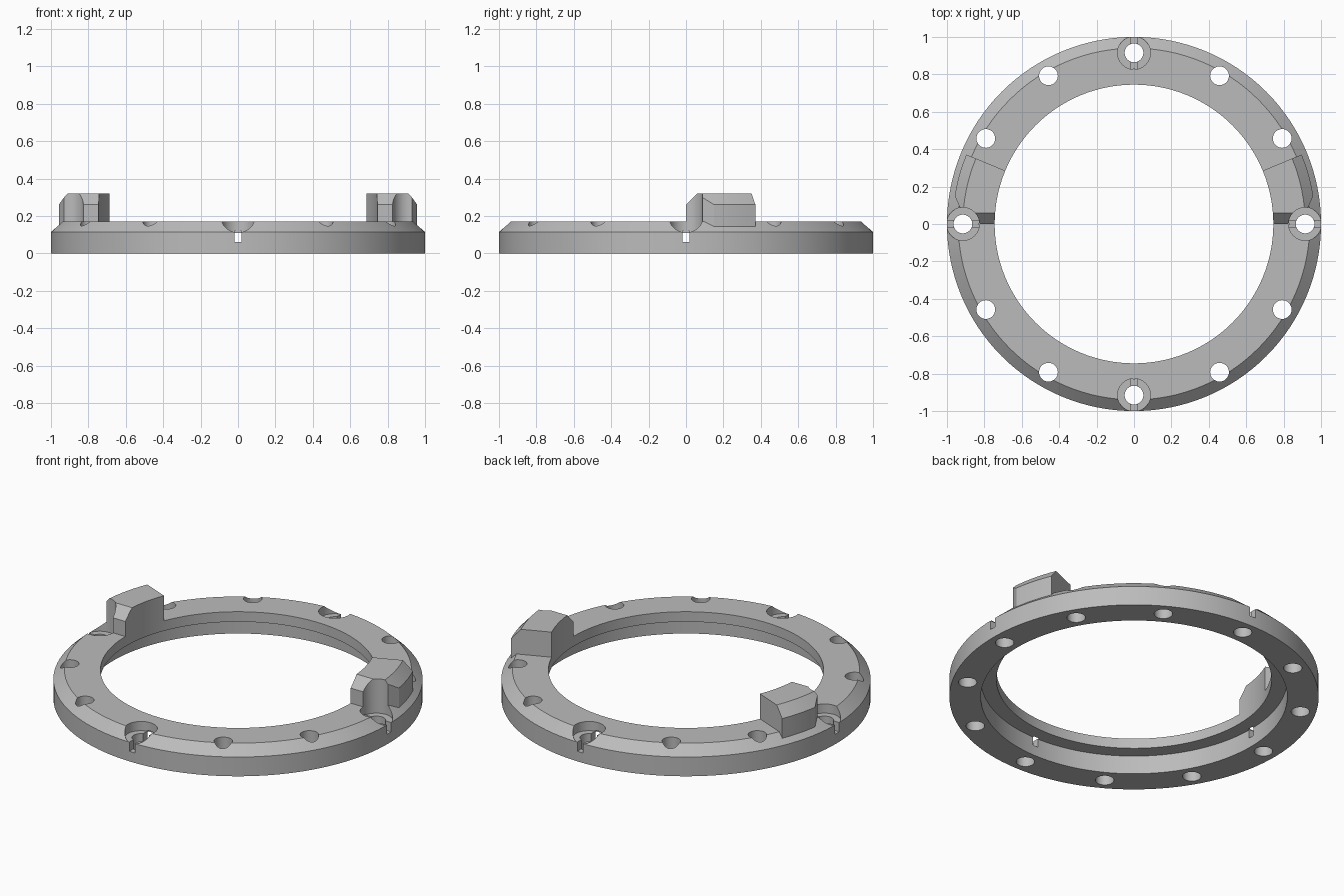
import bpy, bmesh, math
from mathutils import Matrix, Vector

cube = bpy.data.objects.get("Cube")
if cube:
    bpy.data.objects.remove(cube, do_unlink=True)

SEGMENTS = 128
BOLT_R = 0.915
FLOOR = 0.115

metal = bpy.data.materials.new("plain_grey")
metal.use_nodes = True
grey = (0.5, 0.5, 0.5, 1)
metal.diffuse_color = grey
metal.node_tree.nodes["Principled BSDF"].inputs["Base Color"].default_value = grey


def make_object(name, bm):
    bmesh.ops.recalc_face_normals(bm, faces=bm.faces)
    mesh = bpy.data.meshes.new(name)
    bm.to_mesh(mesh)
    bm.free()
    mesh.materials.append(metal)
    obj = bpy.data.objects.new(name, mesh)
    bpy.context.collection.objects.link(obj)
    return obj


def sweep(profile, steps, closed):
    """Turn an (r, z) profile about the z axis, by one segment per step."""
    bm = bmesh.new()
    rows = []
    for i in range(steps if closed else steps + 1):
        a = math.tau * i / SEGMENTS
        rows.append([bm.verts.new((r * math.cos(a), r * math.sin(a), z)) for r, z in profile])
    n = len(profile)
    for i in range(steps):
        a, b = rows[i], rows[(i + 1) % len(rows)]
        for j in range(n):
            k = (j + 1) % n
            bm.faces.new((a[j], b[j], b[k], a[k]))
    if not closed:
        bm.faces.new(rows[0])
        bm.faces.new(rows[-1])
    return bm


def drills(name, count, radius, z0, z1):
    """Upright cylinders spread round the bolt circle."""
    bm = bmesh.new()
    for i in range(count):
        place = (Matrix.Rotation(math.tau * i / count, 4, "Z")
                 @ Matrix.Translation((BOLT_R, 0, (z0 + z1) / 2)))
        bmesh.ops.create_cone(bm, cap_ends=True, segments=48, radius1=radius,
                              radius2=radius, depth=z1 - z0, matrix=place)
    return make_object(name, bm)


def apply(obj, mod):
    bpy.ops.object.select_all(action="DESELECT")
    bpy.context.view_layer.objects.active = obj
    obj.select_set(True)
    bpy.ops.object.modifier_apply(modifier=mod.name)


def cut(obj, cutter):
    mod = obj.modifiers.new("cut", "BOOLEAN")
    mod.operation = "DIFFERENCE"
    mod.solver = "EXACT"
    mod.object = cutter
    apply(obj, mod)


# Ring with an outer chamfer and an inner lip over a recess
ring = make_object("ring", sweep(
    [(0.83, 0), (1, 0), (1, FLOOR), (0.94, 0.17), (0.745, 0.17), (0.745, 0.11), (0.83, 0.11)],
    SEGMENTS, True))

# Two raised blocks on the ring, each with a sloped leading edge
bm = sweep([(0.745, 0.17), (0.94, 0.17), (0.97, 0.1425), (0.97, 0.26), (0.915, 0.32), (0.745, 0.32)],
           SEGMENTS // 16, False)
cutting = bmesh.ops.bisect_plane(bm, geom=bm.verts[:] + bm.edges[:] + bm.faces[:],
                                 plane_co=(0, 0, 0.26), plane_no=Vector((0, -1, 1)),
                                 clear_outer=True)
rim = [e for e in cutting["geom_cut"] if isinstance(e, bmesh.types.BMEdge)]
bmesh.ops.holes_fill(bm, edges=rim, sides=0)
blocks = make_object("raised_blocks", bm)

# Cutters: bolt holes, wide counterbores, radial slots
holes = drills("hole_cutter", 12, 0.05, -0.1, 0.6)
counterbores = drills("counterbore_cutter", 4, 0.088, FLOOR, 0.6)
bm = bmesh.new()
for i in range(4):
    size = Matrix.Diagonal((0.23, 0.038, 0.06, 1))
    place = Matrix.Rotation(math.tau * i / 4, 4, "Z") @ Matrix.Translation((0.935, 0, 0.09))
    bmesh.ops.create_cube(bm, size=1, matrix=place @ size)
slots = make_object("slot_cutter", bm)

# Flared clearance beside each block
bm = bmesh.new()
flare = [(BOLT_R, -0.1), (BOLT_R, 0.087), (0.93, 0.087), (0.958, 0.15), (1.1, 0.47), (1.1, -0.1)]
face = bm.faces.new([bm.verts.new((x, y, 0.1)) for x, y in flare])
top = bmesh.ops.extrude_face_region(bm, geom=[face])["geom"]
bmesh.ops.translate(bm, vec=(0, 0, 0.5), verts=[v for v in top if isinstance(v, bmesh.types.BMVert)])
clearance = make_object("clearance_cutter", bm)

for cutter in (counterbores, holes, slots):
    cut(ring, cutter)
for cutter in (counterbores, clearance):
    cut(blocks, cutter)
for cutter in (counterbores, holes, slots, clearance):
    bpy.data.objects.remove(cutter, do_unlink=True)

mirror = blocks.modifiers.new("mirror", "MIRROR")
mirror.use_mirror_merge = False
apply(blocks, mirror)

for obj in (ring, blocks):
    bpy.ops.object.select_all(action="DESELECT")
    bpy.context.view_layer.objects.active = obj
    obj.select_set(True)
    bpy.ops.object.shade_smooth_by_angle(angle=math.radians(25))
